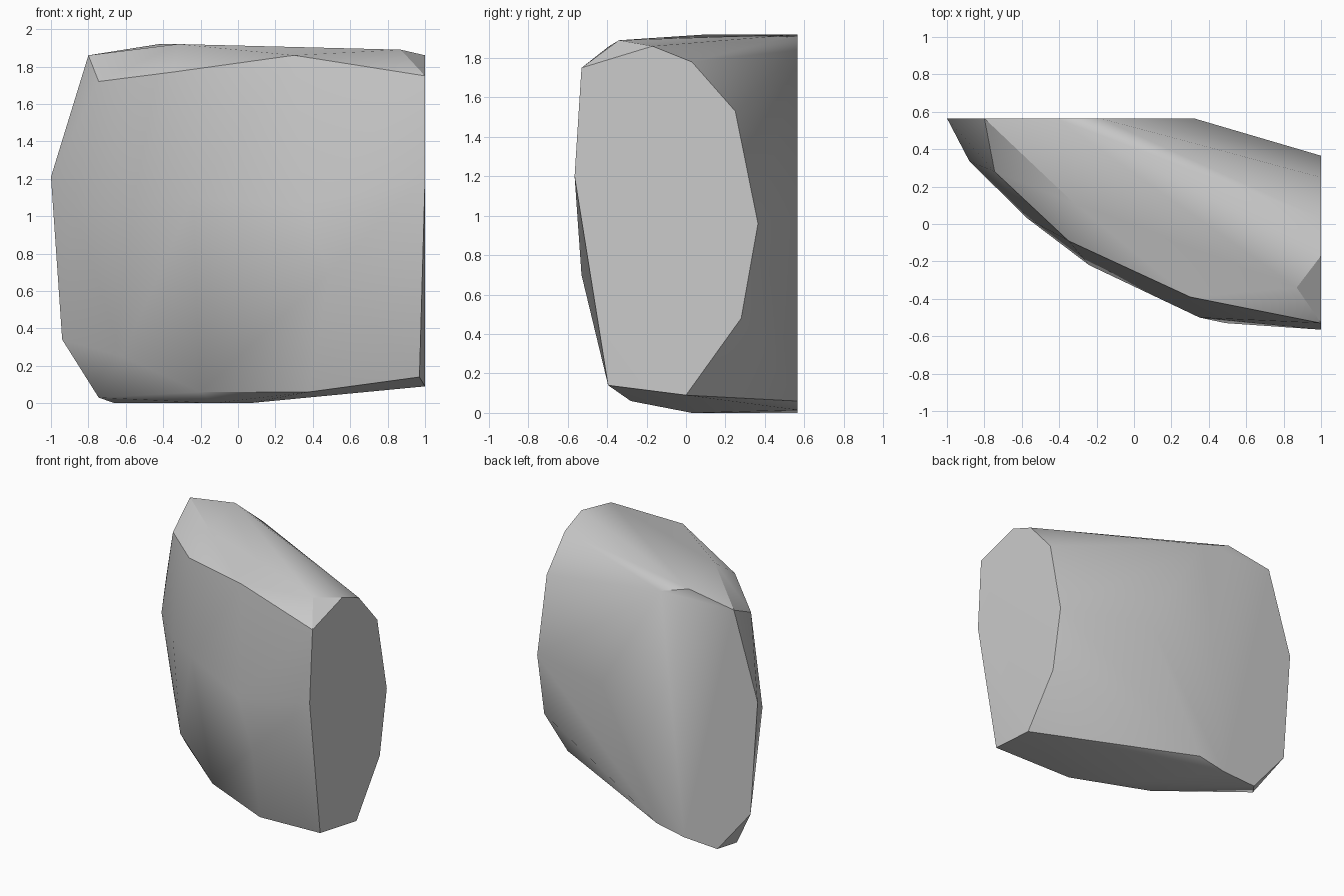
import bpy
import bmesh
import math

# Remove the default cube only
default_cube = bpy.data.objects.get("Cube")
if default_cube:
    bpy.data.objects.remove(default_cube, do_unlink=True)


def make_material(name, value):
    """Plain grey material for viewport and render."""
    material = bpy.data.materials.new(name)
    material.use_nodes = True
    colour = (value, value, value, 1.0)
    material.diffuse_color = colour
    shader = material.node_tree.nodes["Principled BSDF"]
    shader.inputs["Base Color"].default_value = colour
    return material


def on_side(x, outline):
    """Place a (y, z) outline on a plane of constant x."""
    return [(x, y, z) for y, z in outline]


def on_back(y, outline):
    """Place an (x, z) outline on a plane of constant y."""
    return [(x, y, z) for x, z in outline]


def make_hull(name, points, material, sharp_angle):
    """Wrap the corner points in a convex skin with clean flat faces."""
    bm = bmesh.new()
    for point in points:
        bm.verts.new(point)
    result = bmesh.ops.convex_hull(bm, input=bm.verts[:])
    unused = set(result["geom_interior"]) | set(result["geom_unused"])
    loose = [item for item in unused if isinstance(item, bmesh.types.BMVert)]
    bmesh.ops.delete(bm, geom=loose, context="VERTS")
    bmesh.ops.dissolve_limit(bm, angle_limit=math.radians(1),
                             verts=bm.verts[:], edges=bm.edges[:])
    bmesh.ops.recalc_face_normals(bm, faces=bm.faces[:])
    mesh = bpy.data.meshes.new(name)
    bm.to_mesh(mesh)
    bm.free()
    mesh.materials.append(material)
    rock = bpy.data.objects.new(name, mesh)
    bpy.context.collection.objects.link(rock)
    bpy.ops.object.select_all(action="DESELECT")
    rock.select_set(True)
    bpy.context.view_layer.objects.active = rock
    bpy.ops.object.shade_smooth_by_angle(angle=math.radians(sharp_angle))
    return rock


# Flat broken face on the left end
left_end = on_side(1, [
    (-.53, 1.75), (-.565, 1.2), (0, .09), (.28, .48),
    (.365, .96), (.25, 1.53), (.03, 1.78), (-.17, 1.86),
])

# Flat face across the back
back_face = on_back(.565, [
    (-1, 1.21), (-.8, 1.86), (-.42, 1.92), (-.18, 1.84), (.32, 1),
    (-.15, .06), (-.38, .015), (-.66, 0), (-.94, .34),
])

# Top ridge running from the narrow end to the wide end
top_ridge = [
    (-.745, .28, 1.72), (-.35, -.09, 1.77), (-.32, .11, 1.92),
    (.3, -.39, 1.86), (.87, -.34, 1.89),
]

# Bulging front surface
front_bulge = [
    (-.88, .335, 1.05), (-.57, .03, 1.05), (-.62, .19, .25),
    (-.24, -.22, 1.1), (.35, -.5, 1.05), (.49, -.53, .7),
]

# Underside rim and base
underside = [
    (-.745, .45, .03), (-.2, -.02, .06), (.38, -.28, .06),
    (.97, -.395, .14), (-.13, .03, 0), (.06, .03, 0),
]

stone_grey = make_material("stone_grey", .6)
make_hull("rock", left_end + back_face + top_ridge + front_bulge + underside,
          stone_grey, 33)
